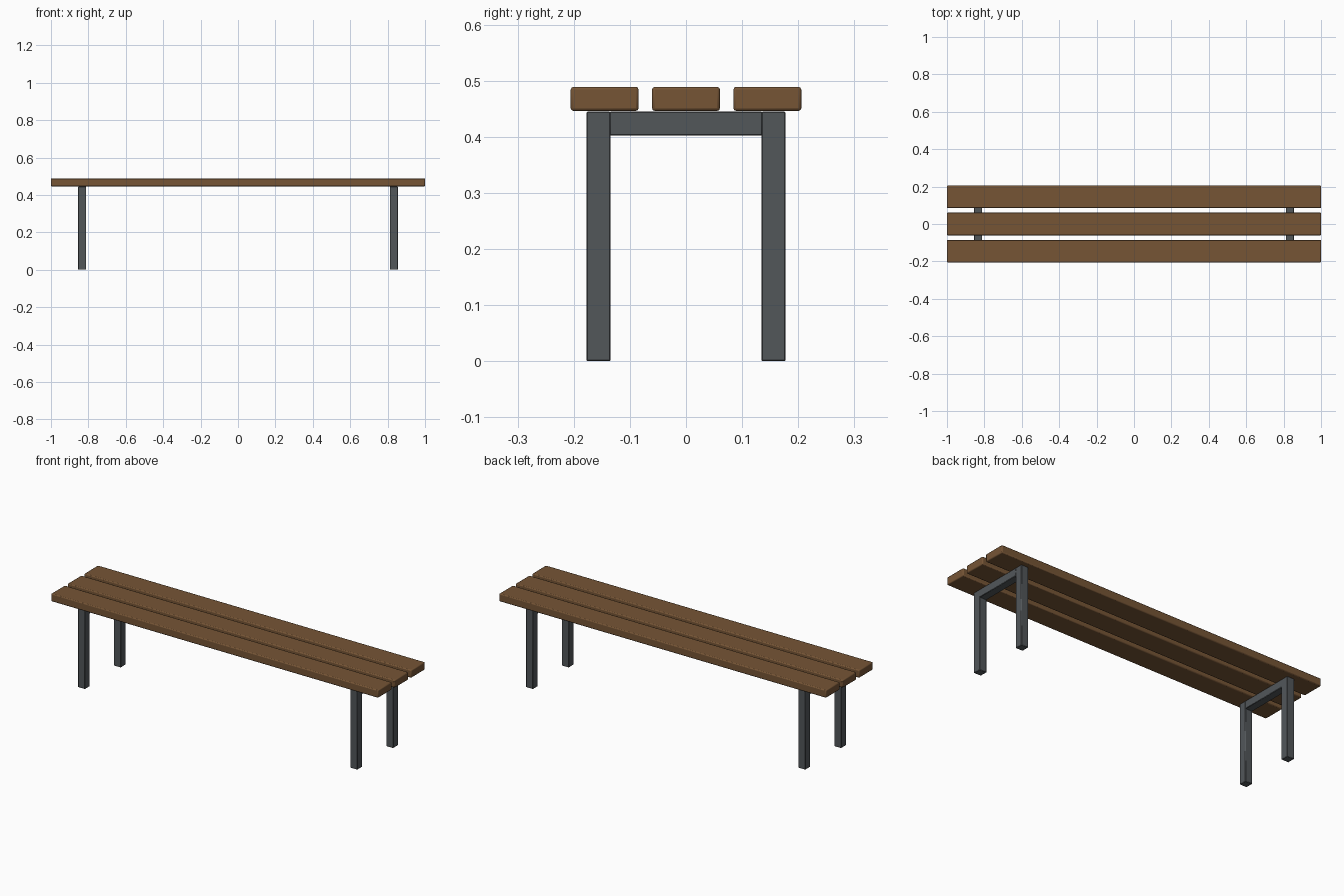
import bpy

if "Cube" in bpy.data.objects:
    bpy.data.objects.remove(bpy.data.objects["Cube"], do_unlink=True)


def make_material(name, rgb):
    mat = bpy.data.materials.new(name)
    mat.use_nodes = True
    color = (*rgb, 1.0)
    mat.diffuse_color = color
    mat.node_tree.nodes["Principled BSDF"].inputs["Base Color"].default_value = color
    return mat


def make_box(name, center, size, bevel, segments, mat):
    bpy.ops.mesh.primitive_cube_add(size=1, location=center)
    obj = bpy.context.object
    obj.name = name
    obj.scale = size
    bpy.ops.object.transform_apply(location=False, rotation=False, scale=True)
    obj.data.materials.append(mat)
    mod = obj.modifiers.new("Rounded edges", "BEVEL")
    mod.width = bevel
    mod.segments = segments
    bpy.ops.object.shade_smooth_by_angle()
    return obj


wood = make_material("brown wood", (0.18, 0.09, 0.036))
steel = make_material("dark grey steel", (0.085, 0.095, 0.102))

SEAT_BOTTOM, SEAT_TOP = 0.446, 0.489
FRAME_TOP, TUBE = 0.445, 0.043
FRAME_X, LEG_Y = 0.833, 0.156

# Seat planks
for place, y in (("front", -0.145), ("middle", 0), ("back", 0.145)):
    make_box(f"{place}_seat_plank", (0, y, (SEAT_BOTTOM + SEAT_TOP) / 2),
             (2, 0.121, SEAT_TOP - SEAT_BOTTOM), 0.005, 2, wood)

# Leg frames: two uprights joined by a crossbar under the seat
for side, sx in (("left", 1), ("right", -1)):
    x = sx * FRAME_X
    for end, sy in (("front", -1), ("back", 1)):
        make_box(f"{end}_{side}_leg", (x, sy * LEG_Y, FRAME_TOP / 2),
                 (TUBE, TUBE, FRAME_TOP), 0.002, 1, steel)
    make_box(f"{side}_crossbar", (x, 0, FRAME_TOP - TUBE / 2),
             (TUBE, 2 * LEG_Y - TUBE + 0.004, TUBE), 0.002, 1, steel)
